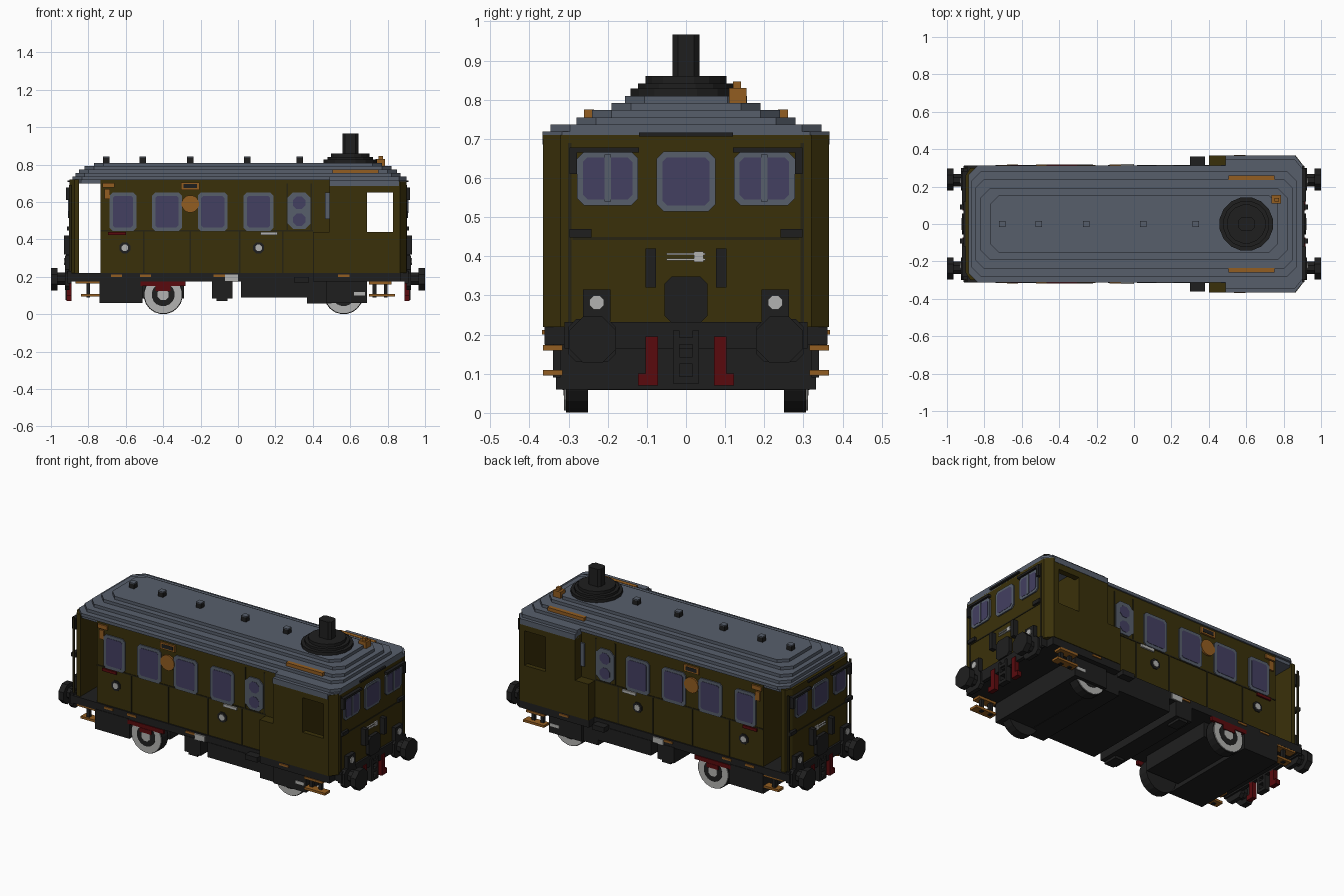
import bpy, bmesh, math

old = bpy.data.objects.get("Cube")
if old:
    bpy.data.objects.remove(old, do_unlink=True)


def material(name, r, g, b):
    m = bpy.data.materials.new(name)
    m.use_nodes = True
    m.diffuse_color = (r, g, b, 1)
    m.node_tree.nodes["Principled BSDF"].inputs["Base Color"].default_value = (r, g, b, 1)
    return m


olive = material("olive paint", .042, .03, .003)
roof_grey = material("roof grey", .095, .113, .148)
glass = material("violet glass", .056, .05, .12)
black = material("iron black", .0135, .0135, .0135)
brass = material("brass orange", .29, .11, .015)
red = material("dark red", .1, .003, .004)
white = material("pale grey", .45, .45, .44)
seam = material("seam olive", .02, .017, .006)


def prism(name, points, axis, low, high, mat):
    """Extrude a flat outline along one axis."""
    place = {"x": lambda u, v, w: (w, u, v),
             "y": lambda u, v, w: (u, w, v),
             "z": lambda u, v, w: (u, v, w)}[axis]
    bm = bmesh.new()
    a = [bm.verts.new(place(u, v, low)) for u, v in points]
    b = [bm.verts.new(place(u, v, high)) for u, v in points]
    bm.faces.new(a)
    bm.faces.new(b)
    for i in range(len(a)):
        j = (i + 1) % len(a)
        bm.faces.new((a[i], a[j], b[j], b[i]))
    bmesh.ops.recalc_face_normals(bm, faces=bm.faces)
    mesh = bpy.data.meshes.new(name)
    bm.to_mesh(mesh)
    bm.free()
    mesh.materials.append(mat)
    obj = bpy.data.objects.new(name, mesh)
    bpy.context.collection.objects.link(obj)


def cut_rect(u0, u1, v0, v1, c):
    """Rectangle outline with clipped corners."""
    return [(u0 + c, v0), (u1 - c, v0), (u1, v0 + c), (u1, v1 - c),
            (u1 - c, v1), (u0 + c, v1), (u0, v1 - c), (u0, v0 + c)]


def disc(u, v, r, n=16):
    turn = math.tau / n
    return [(u + r * math.cos((i + .5) * turn), v + r * math.sin((i + .5) * turn)) for i in range(n)]


def box(name, x, y, z, mat):
    outline = [(x[0], y[0]), (x[1], y[0]), (x[1], y[1]), (x[0], y[1])]
    prism(name, outline, "z", z[0], z[1], mat)


def side_box(name, x, y, z, mat):
    for side, s in (("right", -1), ("left", 1)):
        box(f"{side}_{name}", x, (s * y[0], s * y[1]), z, mat)


def side_plate(name, outline, y, depth, mat):
    for side, s in (("right", -1), ("left", 1)):
        prism(f"{side}_{name}", outline, "y", s * y, s * (y + depth), mat)


WALL, CAB, END = .305, .365, .9
SILL, EAVE = .22, .72
FACE = WALL + .01

# Carriage body and open rear platform
box("saloon", (-.735, .69), (-WALL, WALL), (SILL, EAVE), olive)
prism("platform_end_wall", [(-.85, -.3), (-.875, -.3), (-END, -.26), (-END, .26), (-.875, .3), (-.85, .3)],
      "z", SILL, EAVE, olive)

# Driving cab with doorway through it
side_box("bunker", (.4, .69), (WALL, CAB), (SILL, .44), olive)
side_box("cab_upper_wall", (.49, .69), (WALL, CAB), (.44, .7), olive)
side_box("cab_gate", (.69, .83), (.335, CAB), (SILL, .44), olive)
side_box("cab_lintel", (.69, .83), (.33, CAB), (.65, .7), olive)
prism("cab_end_wall", [(.83, -CAB), (.865, -CAB), (END, -.32), (END, .32), (.865, CAB), (.83, CAB)],
      "z", SILL, .71, olive)
side_box("cab_inner_window", (.465, .492), (WALL, FACE), (.51, .65), roof_grey)

# Stepped roof
layers = [(.89, .3), (.885, .314), (.87, .28), (.85, .24), (.82, .19), (.77, .156)]
for i, (length, width) in enumerate(layers):
    z = .7 + .0183 * i
    prism(f"roof_step_{i}", cut_rect(-length, length, -width, width, .05), "z", z, z + .0183, roof_grey)
for i, width in enumerate((.367, .346)):
    z = .7 + .0183 * i
    prism(f"cab_roof_step_{i}", [(.49, -width), (.86, -width), (END, -width + .05),
                                 (END, width - .05), (.86, width), (.49, width)],
          "z", z, z + .0183, roof_grey)
side_box("cab_gutter", (.49, .86), (.33, .367), (.685, .7), roof_grey)
for x in (-.705, -.51, -.255, .05, .33):
    box("roof_vent", (x - .017, x + .017), (-.017, .017), (.8, .837), black)
    box("roof_vent_cap", (x - .017, x + .017), (-.017, .017), (.837, .843), roof_grey)
side_box("roof_rail", (.505, .75), (.235, .26), (.752, .775), brass)

# Chimney and bell
for r, low, high in ((.145, .8, .828), (.125, .828, .842), (.105, .842, .86)):
    prism("chimney_base", disc(.6, 0, r), "z", low, high, black)
prism("chimney", cut_rect(.558, .643, -.034, .034, .014), "z", .86, .966, black)
box("bell", (.735, .785), (.11, .155), (.79, .83), brass)
box("bell_top", (.75, .775), (.12, .14), (.83, .846), brass)

# Saloon windows
for x0, x1 in ((-.687, -.543), (-.46, -.3), (-.215, -.055), (.03, .19)):
    side_plate("window_frame", cut_rect(x0, x1, .446, .65, .016), WALL, .007, roof_grey)
    side_plate("window_glass", cut_rect(x0 + .018, x1 - .018, .465, .632, .01), WALL, .009, glass)
side_plate("door_window", cut_rect(.265, .388, .455, .652, .03), WALL, .007, roof_grey)
for z in (.505, .595):
    side_plate("door_pane", disc(.327, z, .036, 8), WALL, .009, glass)

# Side seams, plates and ornaments
for x in (-.505, -.255, .01, .24):
    side_box("panel_seam", (x - .004, x + .004), (WALL, WALL + .003), (SILL, .45), seam)
side_box("waist_seam", (-.735, .4), (WALL, WALL + .003), (.442, .45), seam)
for x in (.262, .392):
    side_box("door_seam", (x - .004, x + .004), (WALL, WALL + .003), (.45, .7), seam)
side_box("crest_plate", (-.305, -.205), (WALL, FACE), (.665, .705), brass)
side_box("crest_panel", (-.292, -.218), (FACE, FACE + .002), (.674, .696), black)
side_plate("crest_roundel", disc(-.255, .59, .047), WALL, .0105, brass)
side_box("lamp_bracket", (-.725, -.66), (WALL, FACE), (.678, .703), brass)
side_box("lamp_hanger", (-.715, -.685), (WALL, FACE), (.615, .67), brass)
side_box("red_plate", (-.695, -.6), (WALL, FACE), (.424, .441), red)
side_box("pale_plate", (.12, .21), (WALL, FACE), (.424, .441), white)
for x in (-.605, .11):
    side_plate("porthole_ring", disc(x, .355, .032, 8), WALL, .006, black)
    side_plate("porthole", disc(x, .355, .019, 8), WALL, .009, white)
for x in (-.65, -.495, -.1, .565):
    y = CAB if x > .4 else FACE
    side_box("sill_fitting", (x - .03, x + .03), (y - .02, y + .003), (.2, .212), brass)
side_box("sill_plate", (-.07, 0), (.3, .32), (.178, .212), white)

# Underframe and full-width equipment
box("sole_frame", (-.91, .91), (-.312, .312), (.175, SILL), black)
side_box("cab_sole", (.4, .87), (.312, .362), (.175, SILL), black)
side_box("door_step", (.3, .38), (WALL, .36), (.17, .2), black)
for name, x0, x1, z in (("rear_tank", -.74, -.51, .06), ("middle_tank", -.14, -.03, .085),
                        ("main_boiler_tray", .015, .37, .09), ("ash_pan", .37, .5, .058),
                        ("drive_case", .5, .69, .06)):
    box(name, (x0, x1), (-FACE, FACE), (z, .18), black)
box("rear_axle_case", (-.51, -.29), (-.24, .24), (.085, .18), black)
side_box("tank_foot", (-.115, -.055), (.22, .31), (.07, .09), black)
side_box("pipe", (.62, .68), (.33, .335), (.1, .118), white)

# Wheels
for x in (-.4, .565):
    side_plate("wheel_tyre", disc(x, .105, .105, 20), .25, .056, black)
    side_plate("wheel_rim", disc(x, .105, .1, 20), .306, .005, white)
    side_plate("wheel_web", disc(x, .105, .062, 16), .311, .002, black)
    side_plate("wheel_hub", disc(x, .105, .032, 8), .313, .002, white)
side_box("axle_guard", (-.52, -.28), (.3, .317), (.15, .175), red)
side_box("axle_spring", (-.44, -.36), (.3, .319), (.125, .15), red)
side_box("cab_axle_guard", (.47, .69), (.3, .332), (.06, .18), black)

# Footboards
for x0, x1, z, y in ((-.87, -.73, .165, .311), (-.84, -.73, .095, .311),
                     (.7, .82, .16, CAB), (.7, .84, .095, CAB)):
    side_box("footboard", (x0, x1), (y - .05, y), (z, z + .014), brass)
for x, y in ((-.8, .29), (.73, .33), (.79, .33)):
    side_box("footboard_bracket", (x - .01, x + .01), (y - .01, y + .01), (.09, .18), black)


# End faces, buffers and couplings
def end_box(name, e, out, y, z, mat):
    box(name, (e * (END - .01), e * (END + out)), y, z, mat)


def end_window(e, y, half, z0, z1):
    prism("end_window_frame", cut_rect(y - half, y + half, z0, z1, .018), "x", e * END, e * (END + .008), roof_grey)
    prism("end_window_glass", cut_rect(y - half + .015, y + half - .015, z0 + .015, z1 - .015, .012),
          "x", e * END, e * (END + .0095), glass)


for e, spread in ((1, .2), (-1, .185)):
    end_window(e, 0, .075, .515, .668)
    for s in (-1, 1):
        y = s * spread
        end_window(e, y, .078 if e > 0 else .06, .53, .668)
        if e > 0:
            end_box("window_bar", e, .012, (y - .008, y + .008), (.54, .66), roof_grey)
        end_box("window_hood", e, .02, (y - .08, y + .08), (.665, .678), black)
        end_box("hood_bracket", e, .02, (y + s * .078, y + s * .098), (.61, .678), black)
        end_box("hand_rail", e, .03, (s * .09 - .013, s * .09 + .013), (.32, .42), black)
        end_box("lamp_rest", e, .015, (s * .27 - .028, s * .27 + .028), (.448, .47), black)
        lamp = s * .228
        end_box("lamp_case", e, .025, (lamp - .035, lamp + .035), (.235, .315), black)
        prism("lamp_lens", disc(lamp, .282, .02, 8), "x", e * .925, e * .931, white)
        prism("buffer_base", cut_rect(s * .24 - .06, s * .24 + .06, .13, .24, .02), "x", e * END, e * .925, black)
        prism("buffer_stem", disc(s * .235, .19, .036, 8), "x", e * END, e * .965, black)
        prism("buffer_head", disc(s * .238, .187, .064, 8), "x", e * .965, e, black)
        hose = s * .087
        end_box("brake_hose", e, .018, (hose - .016, hose + .016), (.07, .195), red)
        end_box("hose_foot", e, .018, (hose, hose + s * .035), (.07, .1), red)
        end_box("corner_seam", e, .003, (s * .297 - .004, s * .297 + .004), (.23, .69), seam)
        end_box("coupling_link", e, .022, (s * .025 - .008, s * .025 + .008), (.075, .21), black)
    for z in (.075, .125, .175):
        end_box("coupling_pin", e, .022, (-.03, .03), (z, z + .018), black)
    end_box("buffer_beam", e, .012, (-.31, .31), (.165, .232), black)
    prism("gangway_plate", cut_rect(-.055, .055, .23, .348, .018), "x", e * END, e * .92, black)
    for z in (.389, .403):
        end_box("plate_bar", e, .008, (-.05, .05), (z, z + .006), white)
    end_box("plate_clasp", e, .009, (.02, .045), (.386, .412), white)
    end_box("waist_line", e, .003, (-.29, .29), (.442, .449), seam)
    end_box("top_rail", e, .012, (-.12, .12), (.706, .716), black)
